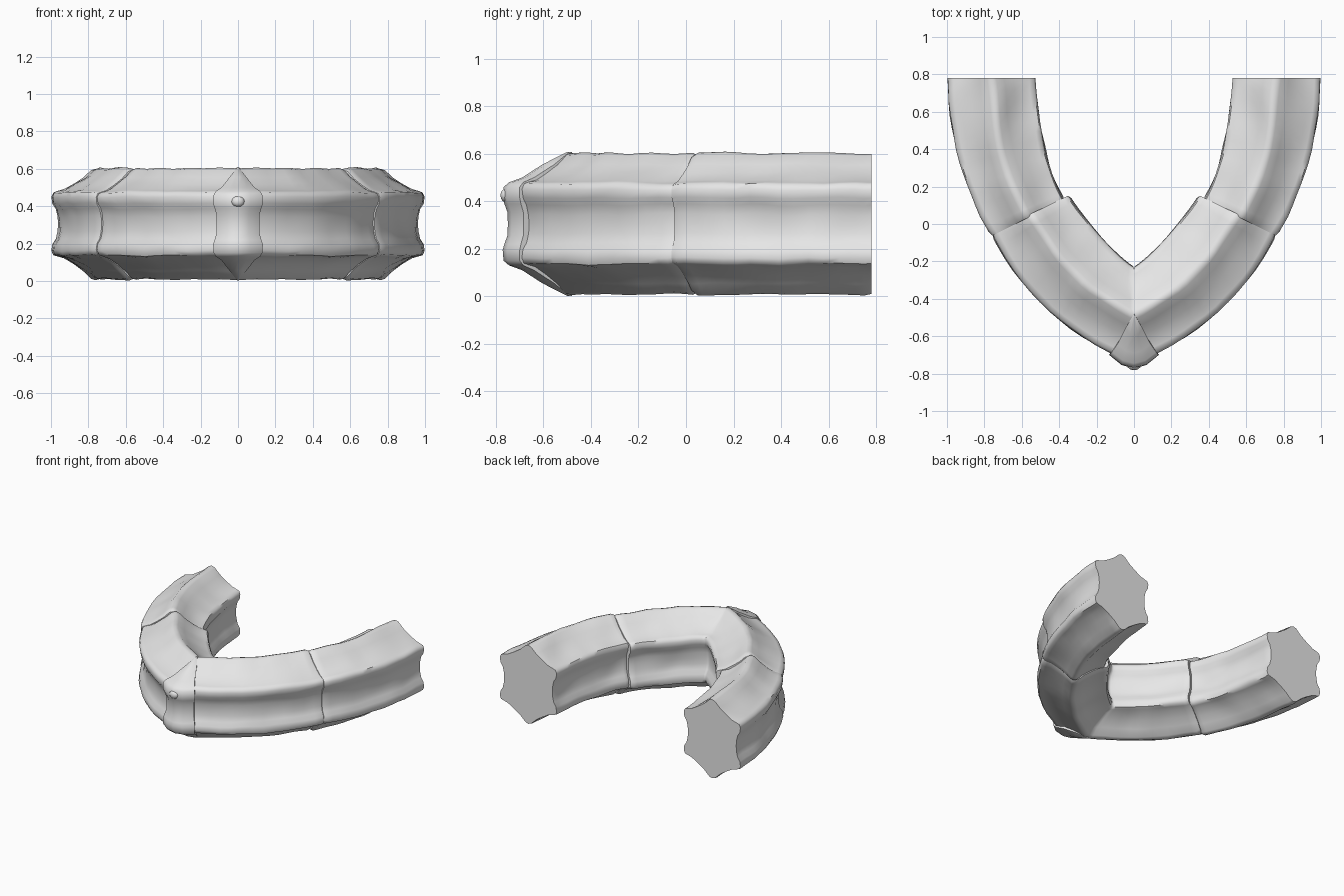
import bpy, bmesh, math
from mathutils import Vector, noise

cube = bpy.data.objects.get("Cube")
if cube:
    bpy.data.objects.remove(cube)

MID = 0.305  # height of the horizontal symmetry plane

stone = bpy.data.materials.new("grey stone")
stone.use_nodes = True
stone.diffuse_color = (0.8, 0.8, 0.8, 1)
stone.node_tree.nodes["Principled BSDF"].inputs["Base Color"].default_value = (0.8, 0.8, 0.8, 1)

# Quarter of the six-ribbed star section: (sideways, height above middle)
QUARTER = [(0, 0.298), (0.10, 0.29), (0.28, 0.25), (0.5, 0.215), (0.72, 0.185),
           (0.86, 0.176), (0.96, 0.168), (1.0, 0.145), (0.98, 0.11),
           (0.90, 0.08), (0.86, 0.04), (0.85, 0)]


def full_section():
    right = QUARTER + [(u, -h) for u, h in QUARTER[-2::-1]]
    return right + [(-u, h) for u, h in right[-2:0:-1]]


def curve(points, t):
    a, b, c = (Vector(p) for p in points)
    return a * (1 - t) ** 2 + b * 2 * t * (1 - t) + c * t * t


def finish(name, bm, angle, mirror=False):
    bmesh.ops.recalc_face_normals(bm, faces=bm.faces)
    mesh = bpy.data.meshes.new(name)
    bm.to_mesh(mesh)
    bm.free()
    mesh.materials.append(stone)
    obj = bpy.data.objects.new(name, mesh)
    bpy.context.collection.objects.link(obj)
    if mirror:
        obj.modifiers.new("Mirror", "MIRROR").use_clip = True
    bpy.ops.object.select_all(action='DESELECT')
    obj.select_set(True)
    bpy.context.view_layer.objects.active = obj
    bpy.ops.object.shade_smooth_by_angle(angle=math.radians(angle))
    return obj


def skin(bm, rings, caps):
    for r0, r1 in zip(rings, rings[1:]):
        n = len(r0)
        for i in range(n):
            bm.faces.new((r0[i], r0[(i + 1) % n], r1[(i + 1) % n], r1[i]))
    for i in caps:
        bm.faces.new(rings[i])


def arm(name, inner, outer, start_scale, end_scale, caps):
    """Sweep the star section between an inner and an outer plan curve."""
    bm = bmesh.new()
    stops = [(0, start_scale), (0.03, 1)] + [(i / 14, 1) for i in range(1, 14)]
    stops += [(0.97, 1), (1, end_scale)]
    rings = []
    for t, scale in stops:
        a, b = curve(inner, t), curve(outer, t)
        centre, side = (a + b) / 2, (b - a) / 2
        ring = []
        for u, h in full_section():
            p = centre + side * u * scale
            co = Vector((p.x, p.y, MID + h * scale))
            # Gentle chiselled unevenness, kept off the two end planes
            if 0 < t < 1:
                co.z += 0.009 * noise.noise(co * 7)
                bump = side.normalized() * 0.009 * noise.noise(co * 6)
                co.x += bump.x
                co.y += bump.y
            ring.append(bm.verts.new(co))
        rings.append(ring)
    skin(bm, rings, caps)
    return finish(name, bm, 50, mirror=True)


# Rear halves of the arms, with flat back ends
arm("rear_arms",
    [(0.525, 0.78), (0.50, 0.345), (0.37, 0.13)],
    [(1.0, 0.78), (0.98, 0.30), (0.765, -0.065)],
    0.99, 0.965, (0, -1))

# Front halves of the arms, meeting in a mitre on the centre line
arm("front_arms",
    [(0.345, 0.155), (0.18, -0.10), (0, -0.23)],
    [(0.765, -0.05), (0.52, -0.54), (0, -0.745)],
    0.96, 1, (0,))

# Wedge at the point: (height above middle, half width, side y, front y)
LEVELS = [(0, 0.115, -0.685, -0.75), (0.05, 0.115, -0.685, -0.752),
          (0.085, 0.125, -0.695, -0.765), (0.11, 0.133, -0.70, -0.772),
          (0.155, 0.13, -0.70, -0.768), (0.175, 0.118, -0.685, -0.745),
          (0.195, 0.088, -0.64, -0.69), (0.25, 0.045, -0.555, -0.605),
          (0.303, 0.005, -0.49, -0.50)]
bm = bmesh.new()
rings = []
for h, w, side_y, front_y in [(-h, *rest) for h, *rest in LEVELS[:0:-1]] + LEVELS:
    soft = front_y * 0.75 + side_y * 0.25
    plan = [(-w, side_y), (-w * 0.5, soft), (0, front_y), (w * 0.5, soft),
            (w, side_y), (0, -0.48)]
    rings.append([bm.verts.new((x, y, MID + h)) for x, y in plan])
skin(bm, rings, (0, -1))
finish("front_wedge", bm, 45)

# Small knob on the upper rib of the wedge
bm = bmesh.new()
bmesh.ops.create_icosphere(bm, subdivisions=2, radius=0.03)
for v in bm.verts:
    v.co = Vector((v.co.x * 1.2, v.co.y * 0.8 - 0.758, v.co.z + 0.425))
finish("front_knob", bm, 60)
